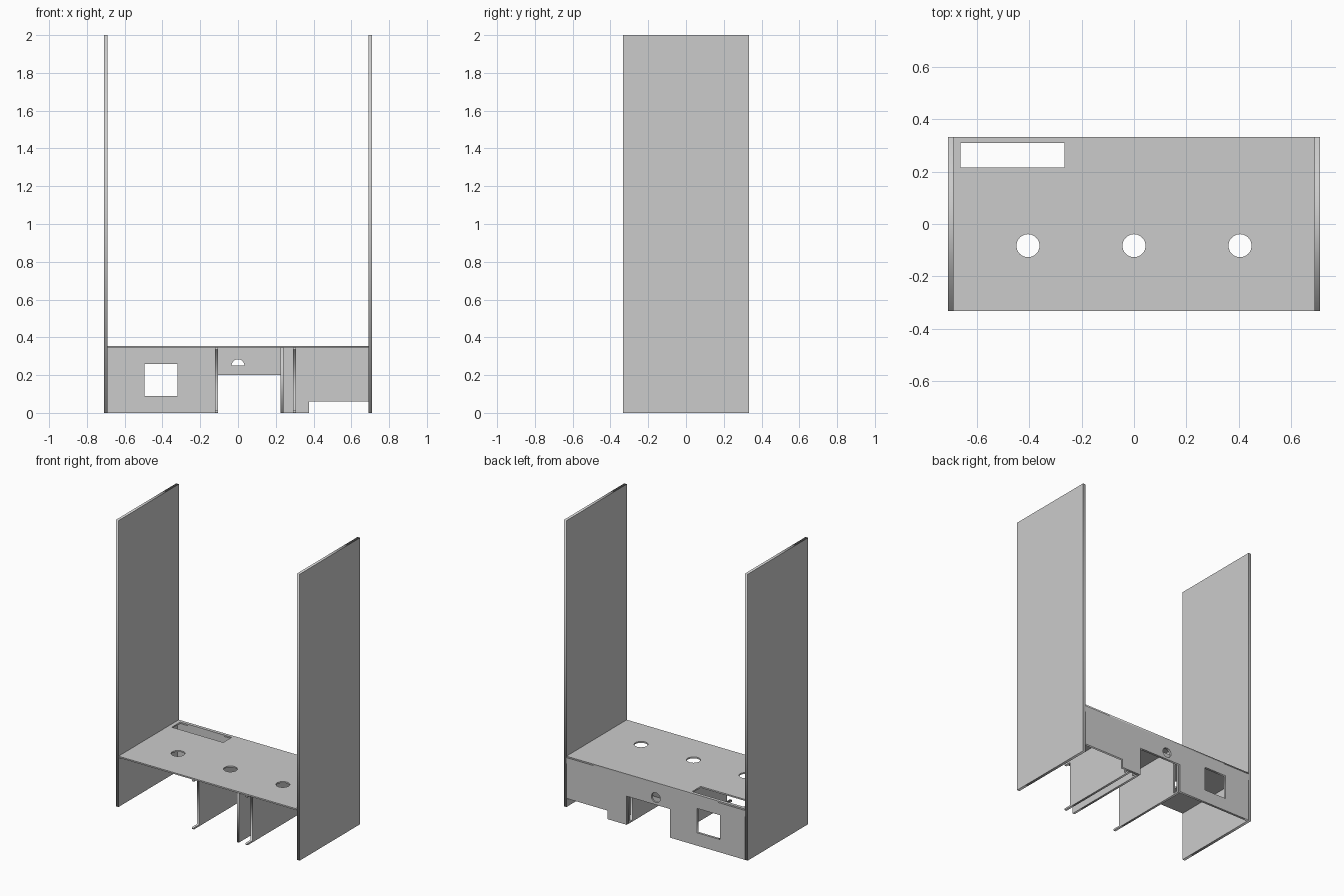
import bpy
import math
from mathutils import Matrix

cube = bpy.data.objects.get("Cube")
if cube:
    bpy.data.objects.remove(cube, do_unlink=True)

grey = bpy.data.materials.new("plain grey")
grey.use_nodes = True
colour = (0.6, 0.6, 0.6, 1)
grey.diffuse_color = colour
grey.node_tree.nodes["Principled BSDF"].inputs["Base Color"].default_value = colour

# Axes of each sheet: outline u, outline v, thickness
AXES = {
    "flat": Matrix(((1, 0, 0), (0, 1, 0), (0, 0, 1))),
    "back": Matrix(((1, 0, 0), (0, 0, -1), (0, 1, 0))),
    "side": Matrix(((0, 0, 1), (1, 0, 0), (0, 1, 0))),
}


def rect(u0, u1, v0, v1):
    return [(u0, v0), (u1, v0), (u1, v1), (u0, v1)]


def disc(u, v, r, turn=2 * math.pi, start=0, n=32):
    return [(u + r * math.cos(start + turn * i / n),
             v + r * math.sin(start + turn * i / n)) for i in range(n)]


def sheet(name, axes, centre, thickness, outline, holes=()):
    """Extruded flat outline with holes, turned into a mesh."""
    curve = bpy.data.curves.new(name + "_outline", "CURVE")
    curve.dimensions = "2D"
    curve.fill_mode = "BOTH"
    curve.extrude = thickness / 2
    for loop in (outline, *holes):
        spline = curve.splines.new("POLY")
        spline.points.add(len(loop) - 1)
        for point, (u, v) in zip(spline.points, loop):
            point.co = (u, v, 0, 1)
        spline.use_cyclic_u = True
    source = bpy.data.objects.new(name + "_outline", curve)
    bpy.context.collection.objects.link(source)
    graph = bpy.context.evaluated_depsgraph_get()
    mesh = bpy.data.meshes.new_from_object(source.evaluated_get(graph))
    bpy.data.objects.remove(source, do_unlink=True)
    mesh.transform(Matrix.Translation(centre) @ AXES[axes].to_4x4())
    mesh.materials.clear()
    mesh.materials.append(grey)
    obj = bpy.data.objects.new(name, mesh)
    bpy.context.collection.objects.link(obj)
    return obj


DEPTH = 0.333   # half depth
INNER = 0.69    # inner face of the side walls
SHELF = 0.345   # underside of the shelf
T = 0.016       # panel thickness

# Tall side walls
for side, x in (("left", 0.7), ("right", -0.7)):
    sheet(side + "_wall", "side", (x, 0, 0), 0.02, rect(-DEPTH, DEPTH, 0, 2))

# Shelf with three round holes and a slot
sheet("shelf", "flat", (0, 0, SHELF + 0.005), 0.01,
      rect(-INNER, INNER, -DEPTH, DEPTH),
      [disc(x, -0.083, 0.044) for x in (-0.405, 0, 0.405)]
      + [rect(-0.663, -0.265, 0.216, 0.31)])

# Back panel with stepped lower edge, window and round hole
back_outline = [(-INNER, 0), (-0.11, 0), (-0.11, 0.2), (0.225, 0.2), (0.225, 0),
                (0.375, 0), (0.375, 0.06), (INNER, 0.06),
                (INNER, SHELF), (-INNER, SHELF)]
sheet("back_panel", "back", (0, DEPTH - T / 2, 0), T, back_outline,
      [rect(-0.495, -0.32, 0.09, 0.26), disc(0, 0.25, 0.034)])

# Half cover in the lower part of the round hole
sheet("hole_cover", "back", (0, DEPTH - T + 0.003, 0), 0.006,
      disc(0, 0.25, 0.034, math.pi * 32 / 31, math.pi))

# Dividers under the shelf, the outer two notched at the front edge
inner_y = DEPTH - T
notched = [(-DEPTH, 0), (inner_y, 0), (inner_y, SHELF), (-DEPTH, SHELF),
           (-DEPTH, SHELF - 0.012), (-0.28, SHELF - 0.012),
           (-0.28, 0.012), (-DEPTH, 0.012)]
back_slot = rect(0.27, 0.3, 0.012, SHELF - 0.012)
sheet("right_divider", "side", (-0.114, 0, 0), T, notched, [back_slot])
sheet("left_divider", "side", (0.3, 0, 0), T, notched, [back_slot])
sheet("middle_divider", "side", (0.232, 0, 0), T,
      rect(-DEPTH, inner_y, 0, SHELF), [back_slot])
